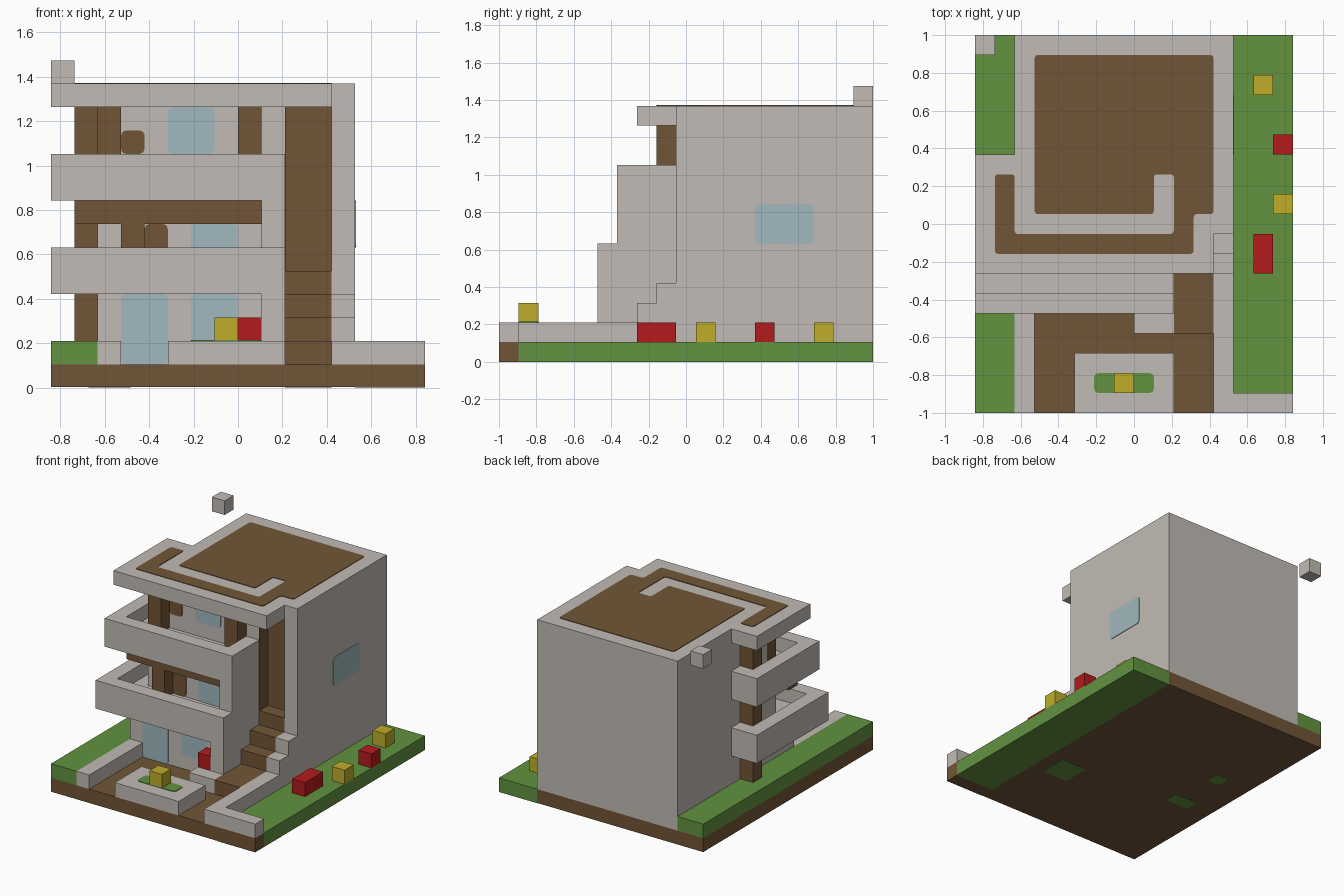
import bpy
import bmesh

UNIT = 2 / 19      # one building block
THIN = 0.04        # thickness of painted plates, in blocks

cube = bpy.data.objects.get("Cube")
if cube:
    bpy.data.objects.remove(cube, do_unlink=True)


def make_material(name, red, green, blue):
    linear = [(c / 255) ** 2.2 for c in (red, green, blue)] + [1]
    mat = bpy.data.materials.new(name)
    mat.use_nodes = True
    mat.diffuse_color = linear
    mat.node_tree.nodes["Principled BSDF"].inputs["Base Color"].default_value = linear
    return mat


stone = make_material("stone grey", 192, 186, 179)
wood = make_material("wood brown", 113, 86, 58)
grass = make_material("grass green", 98, 145, 66)
glass = make_material("glass blue", 159, 183, 189)
yellow = make_material("flower yellow", 189, 172, 46)
crimson = make_material("flower red", 178, 32, 34)


def finish(name, mat, bm):
    """Scale block coordinates to the model size and make an object."""
    bmesh.ops.recalc_face_normals(bm, faces=bm.faces[:])
    for v in bm.verts:
        v.co.x = (v.co.x - 8) * UNIT
        v.co.y = (v.co.y - 9.5) * UNIT
        v.co.z *= UNIT
    mesh = bpy.data.meshes.new(name)
    bm.to_mesh(mesh)
    bm.free()
    mesh.materials.append(mat)
    bpy.context.collection.objects.link(bpy.data.objects.new(name, mesh))


def round_corners(bm, axis, radius):
    """Round the edges that run along the thin axis of a plate."""
    edges = [e for e in bm.edges
             if all(abs(e.verts[0].co[a] - e.verts[1].co[a]) < 1e-4
                    for a in range(3) if a != axis)]
    bmesh.ops.bevel(bm, geom=edges, offset=radius, segments=2, profile=0.5, affect='EDGES')


def box(name, mat, xs, ys, zs, round_axis=None):
    bm = bmesh.new()
    bmesh.ops.create_cube(bm, size=1)
    for v in bm.verts:
        v.co = [r[0] if c < 0 else r[1] for c, r in zip(v.co, (xs, ys, zs))]
    if round_axis is not None:
        round_corners(bm, round_axis, 0.2)
    finish(name, mat, bm)


def front_plate(name, mat, xs, y, zs):
    box(name, mat, xs, (y - THIN, y), zs, 1)


# Ground: paved base, raised lawn and low side lawn
low = THIN / 2
box("paved_base", wood, (0, 13), (0, 19), (low, 1))
box("paved_corner", wood, (13, 16), (0, 1), (0, 1))
box("side_lawn", grass, (13, 16), (1, 19), (0, 1))
box("raised_lawn", grass, (0, 2), (0, 19), (1, 2))
box("under_patch_stair", grass, (10, 12), (5, 7), (0, THIN), 2)
box("under_patch_front", grass, (1.6, 3.4), (7.3, 8.3), (0, THIN), 2)
box("under_patch_back", grass, (2, 3), (11, 12), (0, THIN), 2)

# Garden walls and planters
box("lawn_wall", stone, (2, 3), (0, 6), (1, 2))
box("front_wall", stone, (13, 16), (0, 1), (1, 2))
box("stair_wall", stone, (12, 13), (0, 9), (1, 2))
box("stair_wall_low_step", stone, (12, 13), (7, 9), (2, 3))
box("stair_wall_high_step", stone, (12, 13), (8, 9), (3, 4))
box("front_planter", stone, (5, 10), (0, 3), (1, 2))
box("planter_grass", grass, (6, 9), (1, 2), (2, 2 + THIN), 2)
box("door_planter", stone, (8, 10), (4, 6), (1, 2))

# Flower blocks
box("planter_flower", yellow, (7, 8), (1, 2), (2, 3))
box("door_flower", crimson, (8, 9), (5, 6), (2, 3))
for i, (mat, x, y, length) in enumerate(((crimson, 14, 7, 2), (yellow, 15, 10, 1),
                                         (crimson, 15, 13, 1), (yellow, 14, 16, 1))):
    box(f"lawn_flower_{i}", mat, (x, x + 1), (y, y + length), (1, 2))

# Main body, each floor set further back
box("ground_floor", stone, (2, 10), (6, 19), (1, 4))
box("middle_floor", stone, (2, 10), (8, 19), (4, 8))
box("top_floor", stone, (2, 10), (9, 19), (8, 12))
box("stair_tower", stone, (10, 12), (10, 19), (1, 12))
box("side_wall", stone, (12, 13), (9, 19), (1, 13))
box("roof_back", stone, (2, 12), (13, 19), (12, 13))
box("roof_front", stone, (0, 12), (7, 13), (12, 13))
box("chimney_block", stone, (0, 1), (18, 19), (13, 14))

# Balconies: floor slab, railings and the fin wall beside the stairs
for name, front, z in (("lower", 5, 4), ("upper", 6, 8)):
    box(f"{name}_balcony_floor", stone, (0, 10), (front, 13), (z, z + 1))
    box(f"{name}_front_rail", stone, (0, 10), (front, front + 1), (z + 1, z + 2))
    box(f"{name}_side_rail", stone, (0, 1), (front + 1, 13), (z + 1, z + 2))
    box(f"{name}_back_rail", stone, (1, 2), (12, 13), (z + 1, z + 2))
    box(f"{name}_fin_wall", stone, (9, 10), (front, 9), (z - 3 if z == 4 else z - 2, z + 2))

# Stairs, and the timber lining of the stairwell
for i, y in enumerate((4, 7, 8, 9)):
    box(f"stair_step_{i}", wood, (10, 12), (y, 10), (i + 1, i + 2))
box("stairwell_back", wood, (10, 12), (10 - THIN, 10), (5, 12))
box("stairwell_side", wood, (10, 10 + THIN), (9, 10), (5, 12))

# Timber posts and beam
for name, bottom, top in (("ground", 2, 4), ("middle", 5, 8), ("top", 9, 12)):
    box(f"{name}_side_post", wood, (1, 2), (11, 12), (bottom, top))
box("middle_beam", wood, (1, 9), (7, 8), (7, 8))
box("middle_post", wood, (3, 4), (7, 8), (5, 7))
box("top_right_post", wood, (2, 3), (8, 9), (9, 12))
box("top_left_post", wood, (8, 9), (8, 9), (9, 12))

# Windows and timber panels
front_plate("ground_door", glass, (3, 5), 6, (1, 4))
front_plate("ground_window", glass, (6, 8), 6, (2, 4))
front_plate("middle_window", glass, (6, 8), 8, (5, 7))
front_plate("top_window", glass, (5, 7), 9, (10, 12))
front_plate("middle_panel", wood, (4, 5), 8, (5, 7))
front_plate("top_panel", wood, (3, 4), 9, (10, 11))
box("side_window", glass, (13, 13 + THIN), (13, 16), (6, 8), 0)

# Timber decking pattern on the roof
outline = ((1, 12), (1, 8), (11, 8), (11, 10), (12, 10), (12, 18), (3, 18),
           (3, 10), (9, 10), (9, 12), (10, 12), (10, 9), (2, 9), (2, 12))
bm = bmesh.new()
face = bm.faces.new([bm.verts.new((x, y, 13)) for x, y in outline])
extruded = bmesh.ops.extrude_face_region(bm, geom=[face])["geom"]
for v in extruded:
    if isinstance(v, bmesh.types.BMVert):
        v.co.z += THIN
round_corners(bm, 2, 0.15)
finish("roof_decking", wood, bm)
